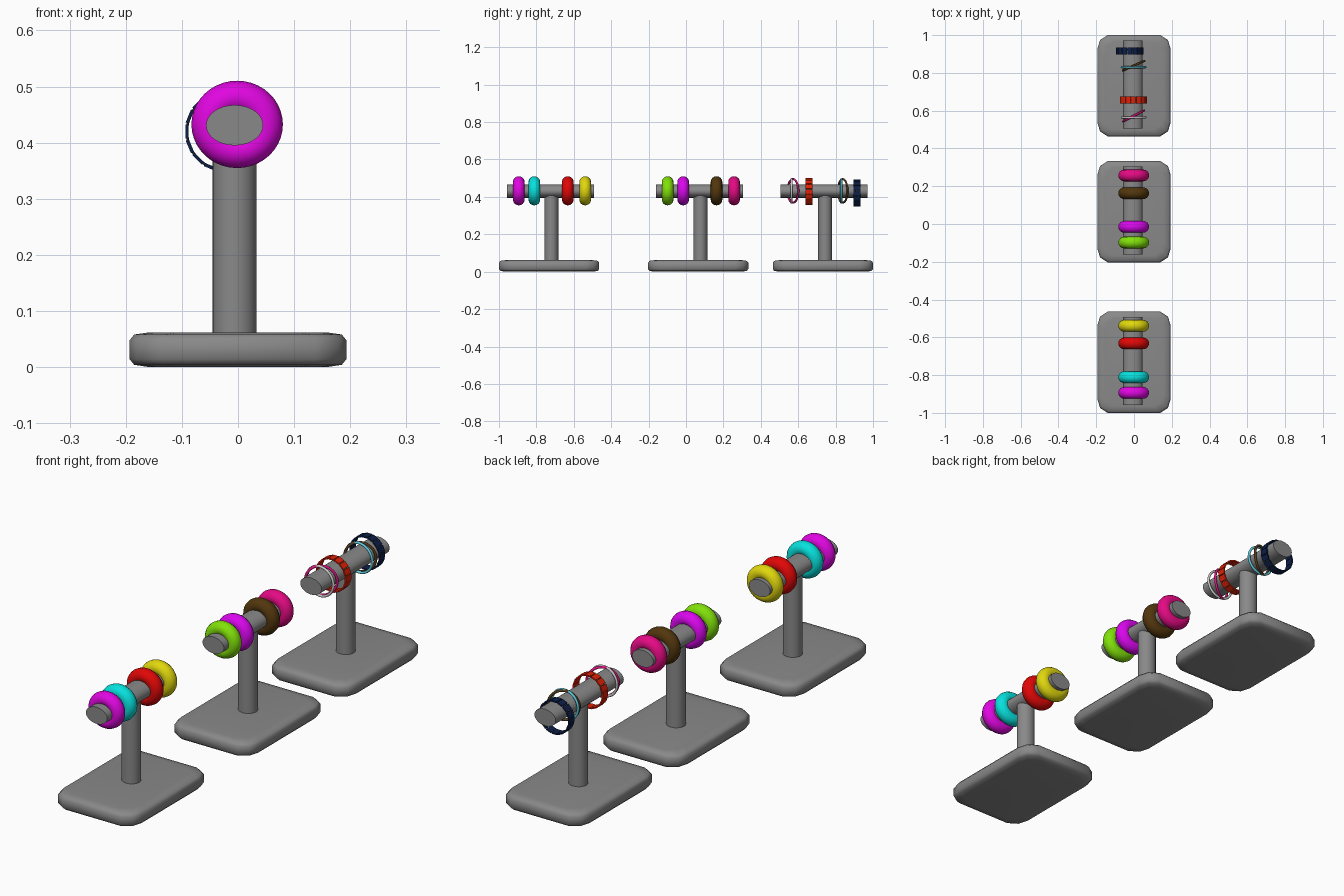
import bpy, bmesh
from math import radians, pi
from mathutils import Matrix, Vector

if "Cube" in bpy.data.objects:
    bpy.data.objects.remove(bpy.data.objects["Cube"])

GREY = (.25, .25, .25)


def paint(ob, name, rgb):
    mat = bpy.data.materials.get(name) or bpy.data.materials.new(name)
    mat.diffuse_color = (*rgb, 1)
    mat.use_nodes = True
    mat.node_tree.nodes["Principled BSDF"].inputs["Base Color"].default_value = mat.diffuse_color
    ob.data.materials.append(mat)


def finish(name, bm, angle=None):
    bmesh.ops.recalc_face_normals(bm, faces=bm.faces)
    me = bpy.data.meshes.new(name)
    bm.to_mesh(me)
    bm.free()
    ob = bpy.data.objects.new(name, me)
    bpy.context.collection.objects.link(ob)
    if angle:
        bpy.context.view_layer.objects.active = ob
        ob.select_set(True)
        bpy.ops.object.shade_smooth_by_angle(angle=radians(angle))
        ob.select_set(False)
    return ob


# Soft-edged slab: stacked rounded-rectangle loops
def base(name, y):
    bm = bmesh.new()
    profile = [(.035, 0), (.008, .004), (0, .014), (0, .048), (.008, .058), (.035, .062)]
    loops = []
    for inset, z in profile:
        hx, hy = .193 - inset, .268 - inset
        corner = [(hx, hy - .07), (hx - .013, hy - .026), (hx - .054, hy)]
        pts = corner + [(-a, b) for a, b in corner[::-1]]
        pts += [(-a, -b) for a, b in pts]
        loops.append([bm.verts.new((px, y + py, z)) for px, py in pts])
    n = len(loops[0])
    for lo, hi in zip(loops, loops[1:]):
        for i in range(n):
            bm.faces.new((lo[i], lo[(i + 1) % n], hi[(i + 1) % n], hi[i]))
    bm.faces.new(loops[0])
    bm.faces.new(loops[-1])
    paint(finish(name, bm, 50), "stand_grey", GREY)


# Elliptical rod, upright or lying along y
def rod(name, loc, rx, ry, length, lying=False):
    bm = bmesh.new()
    m = Matrix.Translation(loc)
    if lying:
        m = m @ Matrix.Rotation(pi / 2, 4, 'X')
    bmesh.ops.create_cone(bm, cap_ends=True, segments=32, radius1=1, radius2=1,
                          depth=length, matrix=m @ Matrix.Diagonal((rx, ry, 1, 1)))
    paint(finish(name, bm, 40), "stand_grey", GREY)


def ring(name, loc, major, minor, colour, turn=0, segs=(40, 16), squash=1):
    bpy.ops.mesh.primitive_torus_add(location=loc, rotation=(pi / 2, 0, radians(turn)),
                                     major_radius=major, minor_radius=minor,
                                     major_segments=segs[0], minor_segments=segs[1])
    ob = bpy.context.object
    ob.name = name
    ob.scale.y = squash
    bpy.ops.object.shade_smooth()
    paint(ob, name + "_colour", colour)


# Bracelet of flat plates strung around two thin cords
def plate_bracelet(name, loc, colour, cord, count=16):
    bm = bmesh.new()
    r = .069
    for i in range(count):
        m = (Matrix.Translation(loc) @ Matrix.Rotation(2 * pi * i / count, 4, 'Y')
             @ Matrix.Translation((0, 0, r)) @ Matrix.Diagonal((.0245, .037, .006, 1)))
        bmesh.ops.create_cube(bm, size=1, matrix=m)
    paint(finish(name, bm), name + "_colour", colour)
    for side in (-1, 1):
        ring(f"{name}_cord", Vector(loc) + Vector((0, side * .009, 0)), r, .0022, cord, 0, (32, 6))


# Three display stands
for i, y in enumerate((-.732, .065, .732)):
    base(f"stand_base_{i + 1}", y)
    rod(f"stand_post_{i + 1}", (-.006, y + .012, .235), .039, .037, .36)
    rod(f"stand_bar_{i + 1}", (-.006, y + .007, .431), .051, .036, .465, True)

# Thick bangles
for name, y, c in [("magenta", -.894, (.75, .002, .75)), ("cyan", -.811, (.002, .75, .72)),
                   ("red", -.632, (.75, .002, .002)), ("yellow", -.539, (.75, .68, .004)),
                   ("green", -.098, (.22, .75, .003)), ("violet", -.015, (.7, .002, .85)),
                   ("brown", .163, (.085, .037, .004)), ("pink", .257, (.78, .003, .23))]:
    ring(f"{name}_bangle", (-.0015, y, .4325), .0505, .031, c, squash=.955)

# Thin bangles, some hanging at an angle
for name, y, turn, c in [("thin_pink", .572, 27, (.75, .006, .22)), ("thin_white", .564, 0, (.7, .7, .7)),
                         ("thin_brown", .838, 24, (.09, .045, .012)), ("thin_cyan", .83, 0, (.12, .6, .75))]:
    ring(f"{name}_bangle", (-.002, y, .432), .063, .0055, c, turn, (40, 8))

# Plate bracelets
plate_bracelet("red_bracelet", (-.003, .657, .428), (.75, .015, .002), (.15, .12, .01))
plate_bracelet("navy_bracelet", (-.022, .915, .42), (.004, .013, .065), (.04, .04, .045))
